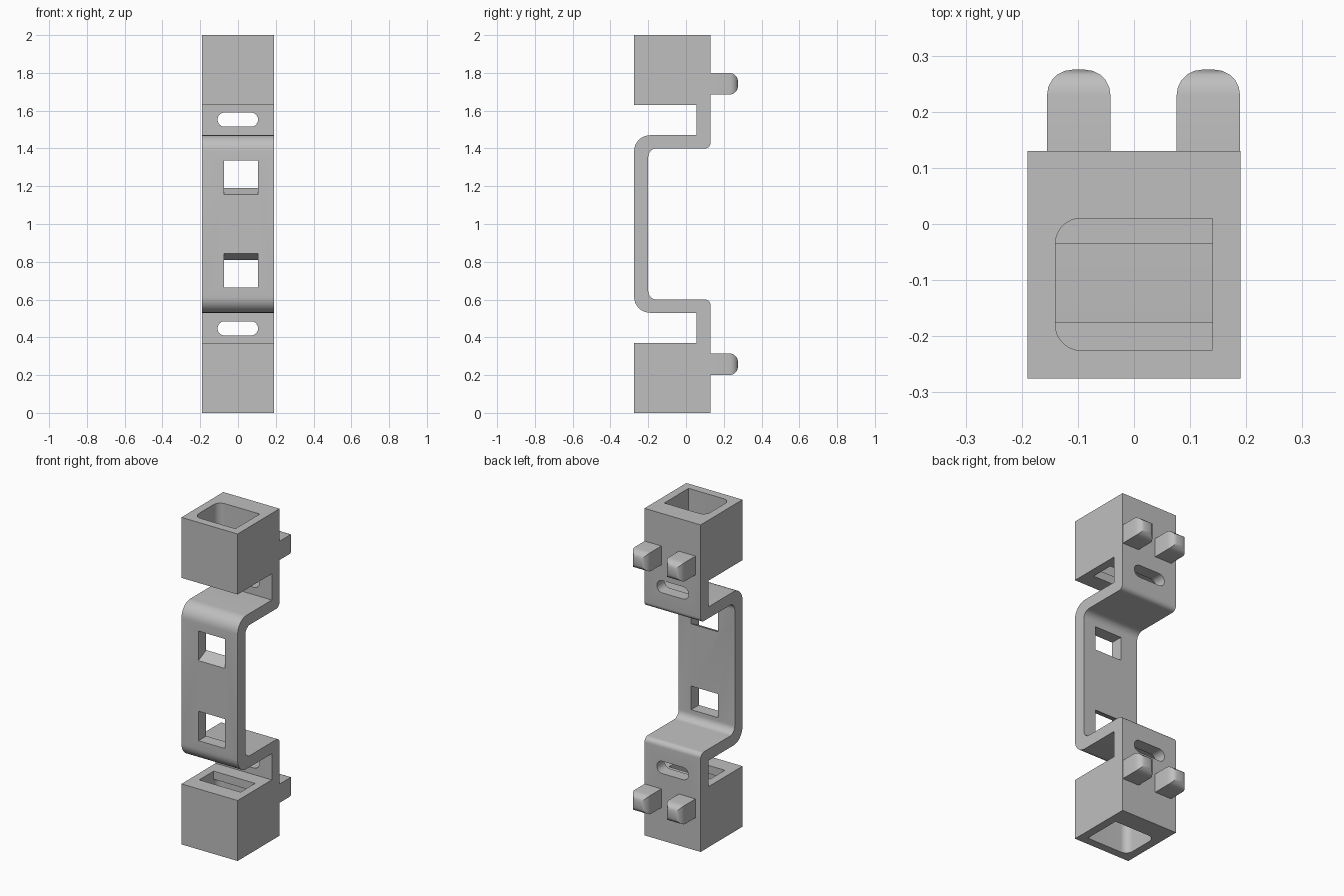
import bpy, bmesh, math
from mathutils import Vector

cube = bpy.data.objects.get("Cube")
if cube:
    bpy.data.objects.remove(cube, do_unlink=True)

GREY = (0.52, 0.52, 0.52, 1)
grey = bpy.data.materials.new("plain grey")
grey.use_nodes = True
grey.diffuse_color = GREY
grey.node_tree.nodes["Principled BSDF"].inputs["Base Color"].default_value = GREY


def fillet(corners, steps=8):
    """Turn (u, v, radius) corners into a rounded outline (right-angle corners)."""
    out = []
    n = len(corners)
    for i, (u, v, r) in enumerate(corners):
        p = Vector((u, v))
        if r == 0:
            out.append(p)
            continue
        a = (Vector(corners[i - 1][:2]) - p).normalized() * r
        b = (Vector(corners[(i + 1) % n][:2]) - p).normalized() * r
        for k in range(steps + 1):
            t = k / steps * math.pi / 2
            out.append(p + a * (1 - math.sin(t)) + b * (1 - math.cos(t)))
    return out


def prism(name, outline, axis, lo, hi):
    """Extrude an outline along x, y or z; the outline uses the other two axes in order."""
    place = {"x": lambda p, w: (w, p[0], p[1]),
             "y": lambda p, w: (p[0], w, p[1]),
             "z": lambda p, w: (p[0], p[1], w)}[axis]
    bm = bmesh.new()
    face = bm.faces.new([bm.verts.new(place(p, lo)) for p in outline])
    new = bmesh.ops.extrude_face_region(bm, geom=[face])["geom"]
    shift = Vector(place((0, 0), hi - lo))
    bmesh.ops.translate(bm, vec=shift, verts=[g for g in new if isinstance(g, bmesh.types.BMVert)])
    bmesh.ops.recalc_face_normals(bm, faces=bm.faces)
    mesh = bpy.data.meshes.new(name)
    bm.to_mesh(mesh)
    bm.free()
    obj = bpy.data.objects.new(name, mesh)
    bpy.context.collection.objects.link(obj)
    mesh.materials.append(grey)
    return obj


def select(obj):
    bpy.ops.object.select_all(action="DESELECT")
    obj.select_set(True)
    bpy.context.view_layer.objects.active = obj


def cut(body, cutter):
    cutter.hide_render = True
    select(body)
    mod = body.modifiers.new("cut", "BOOLEAN")
    mod.operation = "DIFFERENCE"
    mod.solver = "EXACT"
    mod.object = cutter
    bpy.ops.object.modifier_apply(modifier=mod.name)
    bpy.data.objects.remove(cutter, do_unlink=True)


FRONT, BACK, INNER, HALF = -0.275, 0.13, 0.055, 0.19

# Side profile of the upper half: (y, height above the middle, corner radius)
outer = [(FRONT, 0.47, 0.085), (INNER, 0.47, 0), (INNER, 0.63, 0), (FRONT, 0.63, 0), (FRONT, 1, 0)]
inner = [(BACK, 1, 0), (BACK, 0.40, 0.03), (-0.20, 0.40, 0.045)]
half = outer + inner
loop = half + [(y, -h, r) for y, h, r in reversed(half)]
body = prism("bracket_body", fillet([(y, 1 + h, r) for y, h, r in loop]), "x", -HALF, HALF)

for s, side in ((1, "upper"), (-1, "lower")):
    def z(h):
        return 1 + s * h

    # Socket pocket, rounded on one side, with a narrower opening in its floor
    pocket = fillet([(-0.14, -0.225, 0.045), (0.14, -0.225, 0), (0.14, 0.01, 0), (-0.14, 0.01, 0.045)])
    cut(body, prism("pocket_cutter", pocket, "z", z(0.68), z(1.1)))
    floor_slot = [(-0.14, -0.175), (0.14, -0.175), (0.14, -0.035), (-0.14, -0.035)]
    cut(body, prism("floor_cutter", floor_slot, "z", z(0.58), z(0.75)))

    # Rounded slot through the back plate
    slot = fillet([(-0.108, z(0.515), 0.037), (0.106, z(0.515), 0.037),
                   (0.106, z(0.59), 0.037), (-0.108, z(0.59), 0.037)])
    cut(body, prism("slot_cutter", slot, "y", 0, 0.2))

    # Window in the front plate with one sloping sill
    window = [(-0.30, z(0.143)), (-0.18, z(0.2)), (-0.18, z(0.335)), (-0.30, z(0.335))]
    cut(body, prism("window_cutter", window, "x", -0.075, 0.105))

    # Two round-ended pegs on the back
    for x, name in ((-0.0985, "right"), (0.1325, "left")):
        w, low, high = 0.0565, z(0.685), z(0.80)
        peg = prism(f"{side}_{name}_peg", [(x - w, low), (x + w, low), (x + w, high), (x - w, high)],
                    "y", 0.12, 0.275)
        bm = bmesh.new()
        bm.from_mesh(peg.data)
        tip = [e for e in bm.edges if all(v.co.y > 0.27 for v in e.verts)]
        bmesh.ops.bevel(bm, geom=tip, offset=0.045, segments=5, profile=0.5, affect="EDGES")
        bm.to_mesh(peg.data)
        bm.free()
        select(peg)
        bpy.ops.object.shade_smooth_by_angle(angle=math.radians(30))

select(body)
bpy.ops.object.shade_smooth_by_angle(angle=math.radians(30))
